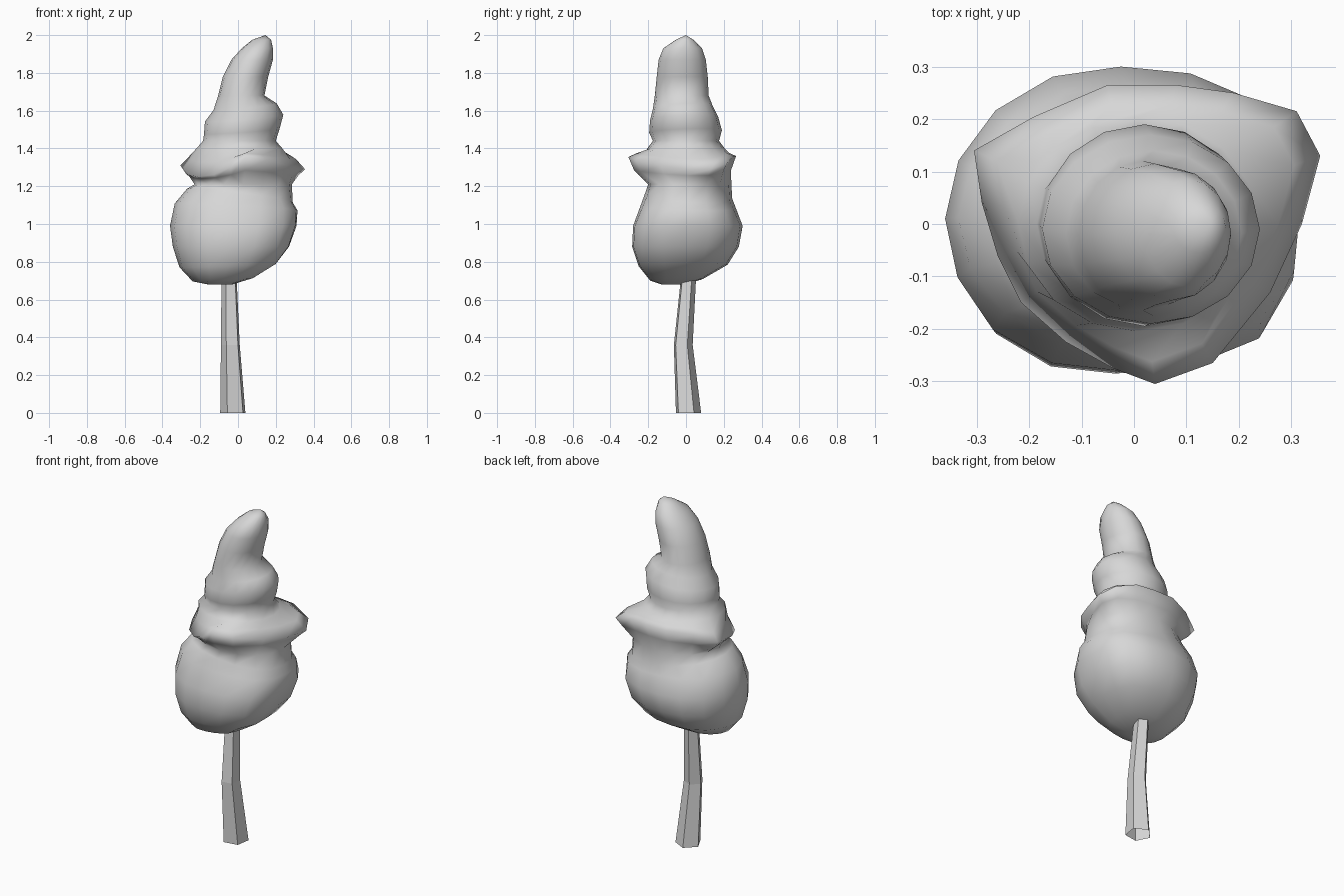
import bpy
import bmesh
from math import sin, cos, radians, tau

old = bpy.data.objects.get("Cube")
if old:
    bpy.data.objects.remove(old, do_unlink=True)

SHADE = (0.68, 0.68, 0.68, 1)
grey = bpy.data.materials.new("plain grey")
grey.use_nodes = True
grey.diffuse_color = SHADE
grey.node_tree.nodes["Principled BSDF"].inputs["Base Color"].default_value = SHADE


def loft(name, rings, smooth, tip=None):
    """Skin a stack of point rings; a tip point closes the top."""
    bm = bmesh.new()
    loops = [[bm.verts.new(p) for p in points] for points in rings]
    n = len(loops[0])
    for low, high in zip(loops, loops[1:]):
        for i in range(n):
            j = (i + 1) % n
            bm.faces.new((low[i], low[j], high[j], high[i]))
    if tip:
        bm.faces.new(loops[0][::-1])
        peak = bm.verts.new(tip)
        for i in range(n):
            bm.faces.new((loops[-1][i], loops[-1][(i + 1) % n], peak))
    for f in bm.faces:
        f.smooth = smooth
    mesh = bpy.data.meshes.new(name)
    bm.to_mesh(mesh)
    bm.free()
    mesh.materials.append(grey)
    obj = bpy.data.objects.new(name, mesh)
    bpy.context.collection.objects.link(obj)


def ring(z, x0, x1, y0, y1, bulge=0, tilt=0, sides=16):
    """Oval ring, fuller at the +x corners, tilted towards the -x front."""
    points = []
    for i in range(sides):
        a = tau * i / sides
        r = 1 + bulge * sin(2 * a) ** 2 * (0.5 + 0.5 * cos(a + radians(15)))
        points.append(((x0 + x1) / 2 + (x1 - x0) / 2 * r * cos(a),
                       (y0 + y1) / 2 + (y1 - y0) / 2 * r * sin(a),
                       z + tilt * cos(a - radians(205))))
    return points


# Wavy rim of the skirt, counterclockwise from +x
RIM = [(0.32, 0, 1.29), (0.355, 0.13, 1.29), (0.31, 0.215, 1.32), (0.19, 0.25, 1.36),
       (0.08, 0.265, 1.36), (-0.05, 0.265, 1.36), (-0.19, 0.205, 1.35), (-0.305, 0.14, 1.31),
       (-0.29, 0.04, 1.29), (-0.26, -0.06, 1.26), (-0.215, -0.15, 1.25), (-0.13, -0.225, 1.26),
       (-0.04, -0.275, 1.3), (0.04, -0.305, 1.355), (0.15, -0.265, 1.34), (0.26, -0.13, 1.31)]


def skirt(scale, level, flatten):
    """Shrunken copy of the rim, flattened towards a level."""
    return [(x * scale, y * scale, z + (level - z) * flatten) for x, y, z in RIM]


# Foliage: round base, flared skirt, middle roll and leaning top
foliage = [
    ring(0.68, -0.16, -0.03, -0.13, -0.01),
    ring(0.705, -0.24, 0.08, -0.19, 0.09, 0.1, -0.01),
    ring(0.78, -0.31, 0.20, -0.25, 0.22, 0.14, -0.01),
    ring(0.88, -0.345, 0.27, -0.285, 0.28, 0.14),
    ring(0.99, -0.36, 0.31, -0.28, 0.30, 0.12),
    ring(1.09, -0.335, 0.315, -0.24, 0.265, 0.1, 0.02),
    ring(1.15, -0.27, 0.29, -0.215, 0.245, 0.08, 0.04),
    ring(1.21, -0.23, 0.285, -0.20, 0.24, 0.05),
    skirt(0.9, 1.235, 0.6),
    skirt(1, 1.3, 0),
    skirt(0.86, 1.39, 0.55),
    ring(1.40, -0.22, 0.235, -0.205, 0.205),
    ring(1.44, -0.185, 0.20, -0.175, 0.175),
    ring(1.49, -0.18, 0.22, -0.195, 0.19, tilt=-0.015),
    ring(1.56, -0.175, 0.24, -0.19, 0.17, tilt=-0.02),
    ring(1.62, -0.13, 0.205, -0.175, 0.14, tilt=-0.02),
    ring(1.68, -0.105, 0.14, -0.165, 0.12),
    ring(1.78, -0.08, 0.16, -0.155, 0.115),
    ring(1.87, -0.035, 0.185, -0.145, 0.105),
    ring(1.93, 0.02, 0.185, -0.12, 0.085),
    ring(1.975, 0.075, 0.175, -0.055, 0.04),
]
loft("foliage", foliage, True, (0.145, 0, 2))

# Trunk: bent, tapering, five flat sides, open at the ends
trunk = []
for x, y, z, radius in [(-0.024, 0.01, 0, 0.071), (-0.038, -0.017, 0.36, 0.053),
                        (-0.045, 0.01, 0.7, 0.043), (-0.045, 0.015, 0.8, 0.04)]:
    angles = [radians(72 * i - 117) for i in range(5)]
    trunk.append([(x + radius * cos(a), y + radius * sin(a), z) for a in angles])
loft("trunk", trunk, False)
